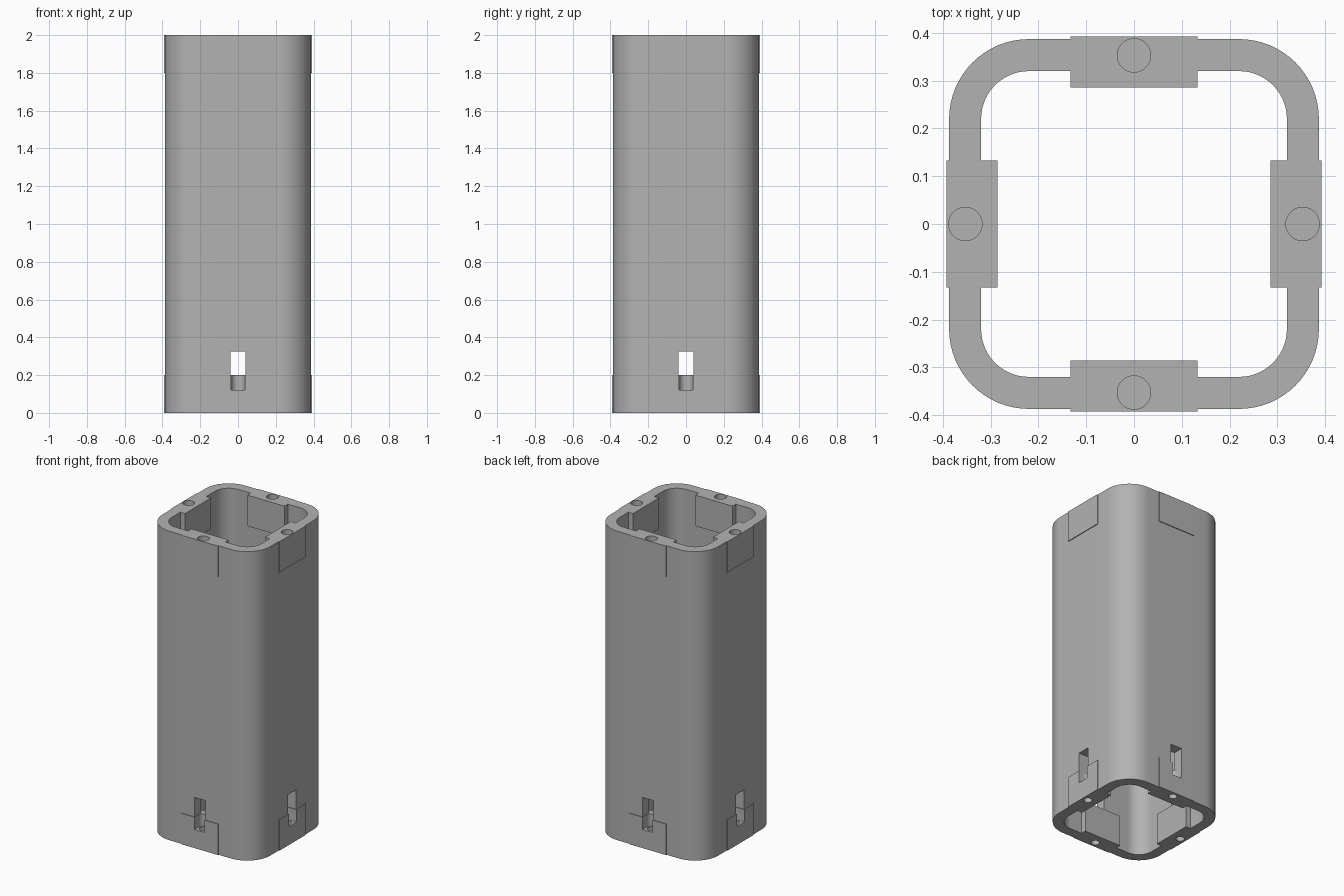
import bpy, bmesh, math
from mathutils import Matrix, Vector

cube = bpy.data.objects.get("Cube")
if cube:
    bpy.data.objects.remove(cube, do_unlink=True)

HEIGHT = 2.0
BLOCK_H = 0.2
HOLE_Y = -0.353

grey = bpy.data.materials.new("plain grey")
grey.use_nodes = True
grey.diffuse_color = (0.45, 0.45, 0.45, 1)
grey.node_tree.nodes["Principled BSDF"].inputs["Base Color"].default_value = (0.45, 0.45, 0.45, 1)


def make_object(name, bm):
    bmesh.ops.recalc_face_normals(bm, faces=bm.faces)
    mesh = bpy.data.meshes.new(name)
    bm.to_mesh(mesh)
    bm.free()
    mesh.materials.append(grey)
    obj = bpy.data.objects.new(name, mesh)
    bpy.context.collection.objects.link(obj)
    return obj


def box(name, low, high, turn):
    low, high = Vector(low), Vector(high)
    bm = bmesh.new()
    place = turn @ Matrix.Translation((low + high) / 2) @ Matrix.Diagonal((high - low).to_4d())
    bmesh.ops.create_cube(bm, size=1, matrix=place)
    return make_object(name, bm)


def rod(name, radius, z0, z1, turn):
    bm = bmesh.new()
    place = turn @ Matrix.Translation((0, HOLE_Y, (z0 + z1) / 2))
    bmesh.ops.create_cone(bm, cap_ends=True, segments=32, radius1=radius,
                          radius2=radius, depth=z1 - z0, matrix=place)
    return make_object(name, bm)


def combine(target, tool, operation):
    mod = target.modifiers.new(operation, 'BOOLEAN')
    mod.operation = operation
    mod.solver = 'EXACT'
    mod.object = tool
    bpy.context.view_layer.objects.active = target
    bpy.ops.object.modifier_apply(modifier=mod.name)
    bpy.data.objects.remove(tool, do_unlink=True)


def rounded_square(half, radius, steps=16):
    points = []
    c = half - radius
    for quarter, (sx, sy) in enumerate([(1, 1), (-1, 1), (-1, -1), (1, -1)]):
        for i in range(steps + 1):
            a = math.pi / 2 * (quarter + i / steps)
            points.append((sx * c + radius * math.cos(a), sy * c + radius * math.sin(a)))
    return points


# Hollow tube with rounded corners
bm = bmesh.new()
loops = []
for half, radius, z in [(0.387, 0.167, 0), (0.387, 0.167, HEIGHT),
                        (0.32, 0.1, HEIGHT), (0.32, 0.1, 0)]:
    loops.append([bm.verts.new((x, y, z)) for x, y in rounded_square(half, radius)])
for k, loop in enumerate(loops):
    other = loops[(k + 1) % 4]
    for i in range(len(loop)):
        j = (i + 1) % len(loop)
        bm.faces.new((loop[i], loop[j], other[j], other[i]))
tube = make_object("square_tube", bm)

turns = [Matrix.Rotation(math.pi / 2 * k, 4, 'Z') for k in range(4)]

# Thick fastening blocks at both ends of every side
for turn in turns:
    for z in (0, HEIGHT - BLOCK_H):
        block = box("block", (-0.133, -0.392, z), (0.133, -0.286, z + BLOCK_H), turn)
        combine(tube, block, 'UNION')

# Screw holes, nut pockets and access windows
for turn in turns:
    cutters = [
        rod("top_hole", 0.035, HEIGHT - 0.12, HEIGHT + 0.05, turn),
        rod("screw_hole", 0.025, -0.05, 0.15, turn),
        rod("pocket_back", 0.036, 0.12, 0.25, turn),
        box("pocket_mouth", (-0.036, -0.45, 0.12), (0.036, HOLE_Y, 0.25), turn),
        box("window", (-0.04, -0.45, BLOCK_H), (0.04, -0.25, 0.325), turn),
    ]
    for cutter in cutters:
        combine(tube, cutter, 'DIFFERENCE')

bpy.ops.object.select_all(action='DESELECT')
tube.select_set(True)
bpy.context.view_layer.objects.active = tube
bpy.ops.object.shade_smooth_by_angle(angle=math.radians(30))
